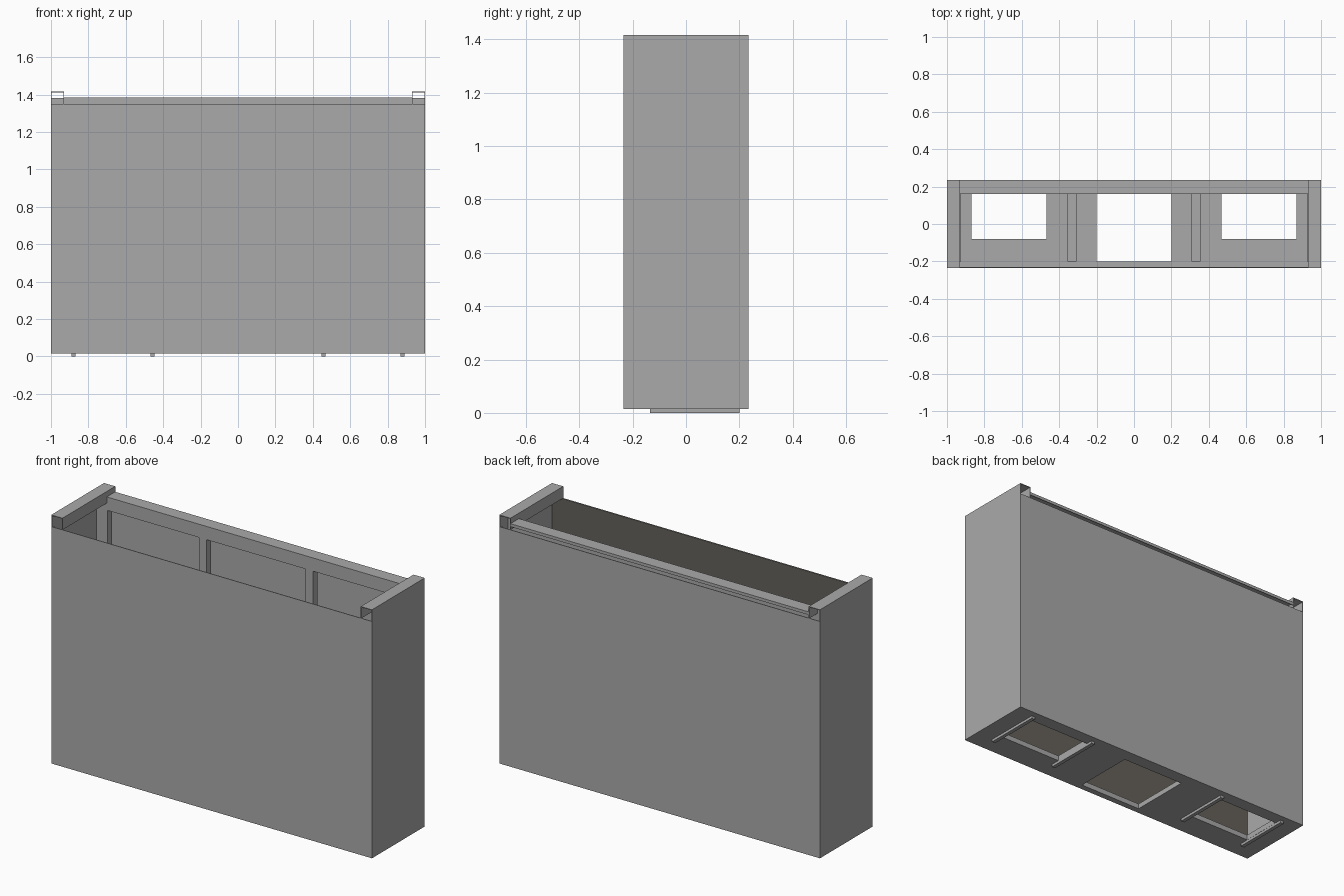
import bpy

if "Cube" in bpy.data.objects:
    bpy.data.objects.remove(bpy.data.objects["Cube"])

def mat(name, c):
    m = bpy.data.materials.new(name)
    m.diffuse_color = (*c, 1)
    m.use_nodes = True
    m.node_tree.nodes["Principled BSDF"].inputs["Base Color"].default_value = m.diffuse_color
    return m

GREY = mat("grey sheet metal", (0.40, 0.40, 0.40))
DARK = mat("dark warm lining", (0.13, 0.12, 0.105))

def box(name, x0, x1, y0, y1, z0, z1, m=GREY):
    v = [(x, y, z) for x in (x0, x1) for y in (y0, y1) for z in (z0, z1)]
    f = [(0, 1, 3, 2), (4, 6, 7, 5), (0, 4, 5, 1), (2, 3, 7, 6), (0, 2, 6, 4), (1, 5, 7, 3)]
    me = bpy.data.meshes.new(name)
    me.from_pydata(v, [], f)
    me.materials.append(m)
    ob = bpy.data.objects.new(name, me)
    bpy.context.collection.objects.link(ob)
    return ob

def pair(name, x0, x1, *rest):
    # same part on both sides of x = 0
    box(name + "_right", x0, x1, *rest)
    box(name + "_left", -x1, -x0, *rest)

T = 0.004           # sheet thickness
Y = 0.235           # half depth
Z0, ZP, ZS = 0.015, 1.35, 1.416

# outer shell
box("front_panel", -1, 1, -Y, -Y + T, Z0, ZP)
box("front_lining", -0.995, 0.995, -Y + T, -Y + T + 0.002, Z0 + T, ZP - 0.002, DARK)
box("back_panel", -1, 1, Y - T, Y, Z0, ZP)
pair("side_panel", 1 - T, 1, -Y, Y, Z0, ZS)

# folded top edge of the sides, open at the ends
pair("side_top_flange", 0.93, 1 - T, -Y, Y, ZS - T, ZS)
pair("side_top_lip", 0.93, 0.93 + T, -Y, Y, ZP, ZS - T)

# back top rail
box("rail_top", -0.93, 0.93, 0.16, Y, 1.381, 1.385)
box("rail_inner_lip", -0.996, 0.996, 0.16, 0.16 + T, 1.31, 1.381)
box("rail_back_lip", -0.93, 0.93, Y - T, Y, 1.368, 1.381)

# floor with three openings, as strips around them
fz = (Z0, Z0 + T)
box("floor_front", -1, 1, -Y, -0.2, *fz)
box("floor_back", -1, 1, 0.16, Y, *fz)
pair("floor_divider", 0.2, 0.468, -0.2, 0.16, *fz)
pair("floor_outer", 0.868, 1, -0.2, 0.16, *fz)
pair("floor_before_opening", 0.468, 0.868, -0.2, -0.08, *fz)

# turned-up lips round the openings
lz = (Z0, Z0 + 0.03)
pair("centre_opening_lip", 0.2, 0.2 + T, -0.2, 0.16, *lz)
pair("opening_inner_lip", 0.468 - T, 0.468, -0.08, 0.16, *lz)
pair("opening_outer_lip", 0.868, 0.868 + T, -0.08, 0.16, *lz)
pair("opening_front_lip", 0.468, 0.868, -0.08 - T, -0.08, *lz)
box("centre_front_lip", -0.2, 0.2, -0.2 - T, -0.2, *lz)

# channel ribs up the back wall and along the floor
for name, a, b in (("rib", 0.308, 0.356), ("corner_post", 0.925, 0.996)):
    pair(name + "_face", a, b, 0.16, 0.16 + T, Z0 + T, 1.31)
    pair(name + "_inner_return", a, a + T, 0.16 + T, 0.2, Z0 + T, 1.31)
    pair(name + "_outer_return", b - T, b, 0.16 + T, 0.2, Z0 + T, 1.31)
    pair(name + "_floor_bar", a, b, -0.2, 0.16, Z0 + T, Z0 + 0.04)

# runner strips under the floor
for x in (0.457, 0.88):
    pair("runner", x - 0.011, x + 0.011, -0.135, 0.2, 0, Z0)
